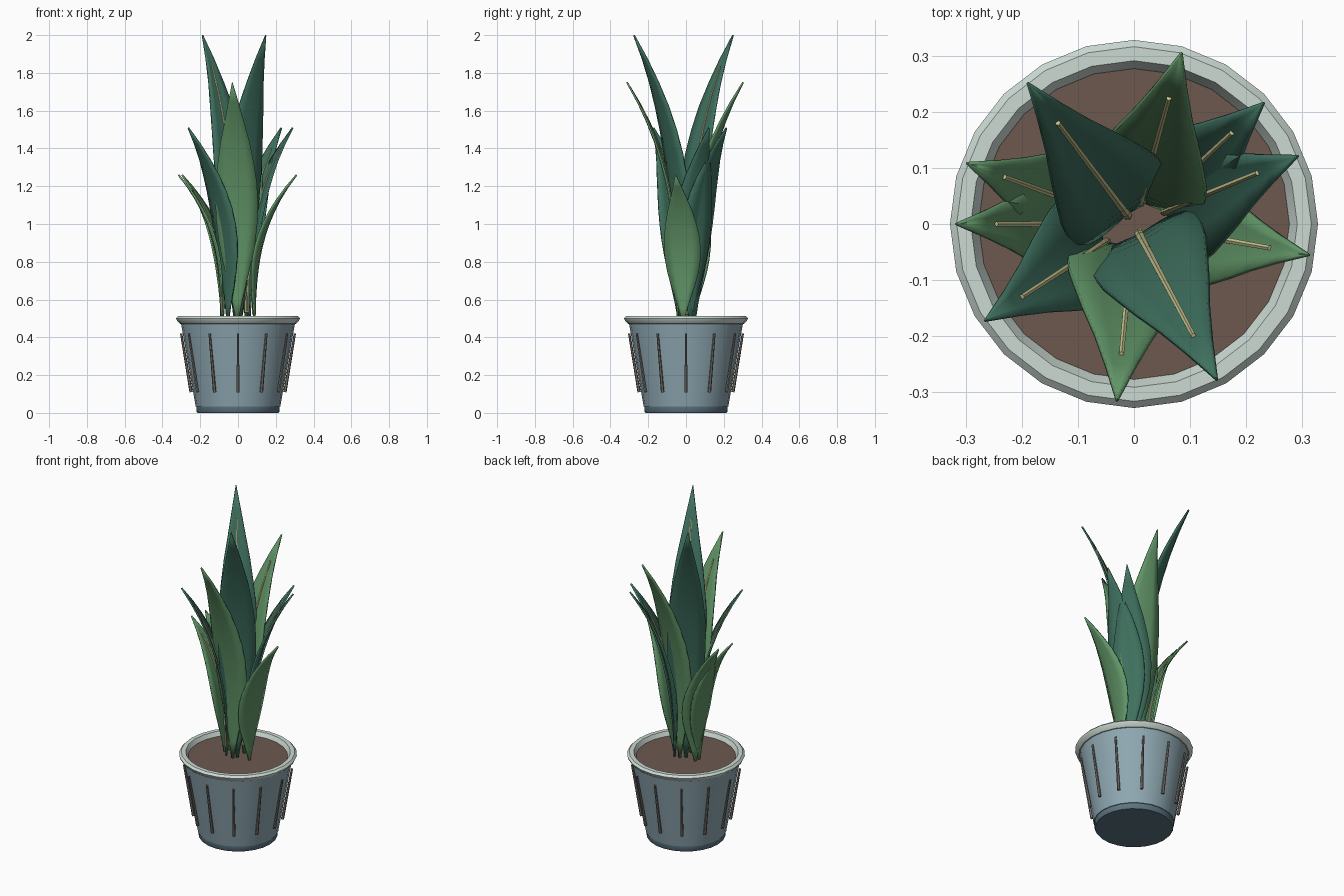
import bpy
import bmesh
from math import sin, cos, pi, radians
from mathutils import Vector

if "Cube" in bpy.data.objects:
    bpy.data.objects.remove(bpy.data.objects["Cube"])


def material(name, r, g, b):
    """Flat material from 0-255 display values, stored as linear."""
    col = [(c / 255 / 12.92) if c < 11 else ((c / 255 + 0.055) / 1.055) ** 2.4 for c in (r, g, b)] + [1]
    m = bpy.data.materials.new(name)
    m.use_nodes = True
    m.diffuse_color = col
    m.node_tree.nodes["Principled BSDF"].inputs["Base Color"].default_value = col
    return m


POT = material("blue grey glaze", 143, 168, 178)
FOOT = material("slate foot", 92, 117, 129)
RIM = material("pale rim", 204, 218, 211)
RIB = material("taupe rib", 122, 116, 107)
SOIL = material("brown soil", 108, 88, 79)
TEAL = material("teal leaf", 63, 113, 95)
GREEN = material("fresh green leaf", 97, 149, 103)
VEIN = material("pale yellow vein", 200, 198, 145)


def finish(name, bm, mat, angle=40):
    bmesh.ops.recalc_face_normals(bm, faces=bm.faces)
    me = bpy.data.meshes.new(name)
    bm.to_mesh(me)
    bm.free()
    me.materials.append(mat)
    ob = bpy.data.objects.new(name, me)
    bpy.context.collection.objects.link(ob)
    bpy.ops.object.select_all(action="DESELECT")
    ob.select_set(True)
    bpy.context.view_layer.objects.active = ob
    bpy.ops.object.shade_smooth_by_angle(angle=radians(angle))
    return ob


def skin(bm, rings, closed):
    """Join successive rings of vertices with quads."""
    for a, b in zip(rings, rings[1:]):
        n = len(a)
        for i in range(n if closed else n - 1):
            j = (i + 1) % n
            bm.faces.new((a[i], a[j], b[j], b[i]))


def lathe(name, profile, mat, caps=False, sides=24):
    bm = bmesh.new()
    rings = [[bm.verts.new((r * cos(2 * pi * i / sides), r * sin(2 * pi * i / sides), z))
              for i in range(sides)] for r, z in profile]
    skin(bm, rings, True)
    if caps:
        bm.faces.new(rings[0])
        bm.faces.new(rings[-1])
    return finish(name, bm, mat)


def tube(name, points, radii, mat, sides=8):
    """Tapered rod along a path lying in a vertical plane."""
    bm = bmesh.new()
    rings = []
    for k, (p, rad) in enumerate(zip(points, radii)):
        tan = (points[min(k + 1, len(points) - 1)] - points[max(k - 1, 0)]).normalized()
        u = tan.cross(Vector((-p.y, p.x, 0))).normalized()
        v = tan.cross(u)
        rings.append([bm.verts.new(p + rad * (u * cos(2 * pi * i / sides) + v * sin(2 * pi * i / sides)))
                      for i in range(sides)])
    skin(bm, rings, True)
    bm.faces.new(rings[0])
    bm.faces.new(rings[-1])
    return finish(name, bm, mat)


# Pot
lathe("pot_foot", [(0.215, 0), (0.22, 0.006), (0.22, 0.035)], FOOT, caps=True)
lathe("pot_body", [(0.205, 0.03), (0.224, 0.034), (0.302, 0.475), (0.28, 0.475)], POT)
lathe("pot_rim", [(0.28, 0.47), (0.307, 0.472), (0.323, 0.488), (0.328, 0.5), (0.316, 0.512),
                  (0.291, 0.512), (0.274, 0.478), (0.28, 0.47)], RIM)
lathe("soil", [(0.27, 0.46), (0.277, 0.487)], SOIL, caps=True)

# Raised ribs round the pot
for i in range(12):
    d = Vector((cos(i * pi / 6), sin(i * pi / 6), 0))
    path = [d * (0.248 + 0.053 * t) + Vector((0, 0, 0.11 + 0.31 * t)) for t in (0, 0.33, 0.67, 1)]
    tube(f"pot_rib_{i + 1}", path, [0.009, 0.008, 0.007, 0.006], RIB, 6)

# Leaf half width along its length, as a fraction of the widest point
WIDTHS = [0.06, 0.24, 0.46, 0.68, 0.86, 0.97, 1.0, 0.96, 0.84, 0.68, 0.46, 0.24, 0.01]
BASE = 0.49


def spine(base_r, tip_r, height, t):
    return base_r + (tip_r - base_r) * t ** 2.8, BASE + (height - BASE) * t


def leaf(name, angle, base_r, tip_r, height, width, mat):
    a = radians(angle)
    out, side, up = Vector((cos(a), sin(a), 0)), Vector((-sin(a), cos(a), 0)), Vector((0, 0, 1))
    bm = bmesh.new()
    rings = []
    for k, w in enumerate(WIDTHS):
        r, z = spine(base_r, tip_r, height, k / (len(WIDTHS) - 1))
        row = []
        for s in (-1, -0.5, 0, 0.5, 1):
            cup = 0.014 * s * s * w
            row.append(bm.verts.new(out * (r - cup) + side * (s * w * width / 2) + up * z))
        rings.append(row)
    skin(bm, rings, False)
    blade = finish(name, bm, mat)
    thick = blade.modifiers.new("thickness", "SOLIDIFY")
    thick.thickness = 0.009
    thick.offset = 0
    # Central vein on the inner face
    path = []
    for k in range(9):
        r, z = spine(base_r, tip_r, height, 0.04 + 0.85 * k / 8)
        path.append(out * (r - 0.006) + up * z)
    tube(name + "_vein", path, [0.009 - 0.0005 * k for k in range(9)], VEIN, 6)


# Tiers from the tall centre outward: base radius, tip radius, height, width, colour, angles
TIERS = [
    ("tall_leaf", 0.025, 0.312, 2.0, 0.215, TEAL, (127, -62)),
    ("upper_leaf", 0.045, 0.314, 1.75, 0.225, GREEN, (74.5, 264.5)),
    ("middle_leaf", 0.065, 0.314, 1.51, 0.215, TEAL, (22.5, 43, 213)),
    ("outer_leaf", 0.09, 0.315, 1.26, 0.195, GREEN, (160, 180, -10)),
]
for name, base_r, tip_r, height, width, mat, angles in TIERS:
    for i, angle in enumerate(angles):
        leaf(f"{name}_{i + 1}", angle, base_r, tip_r, height, width, mat)
